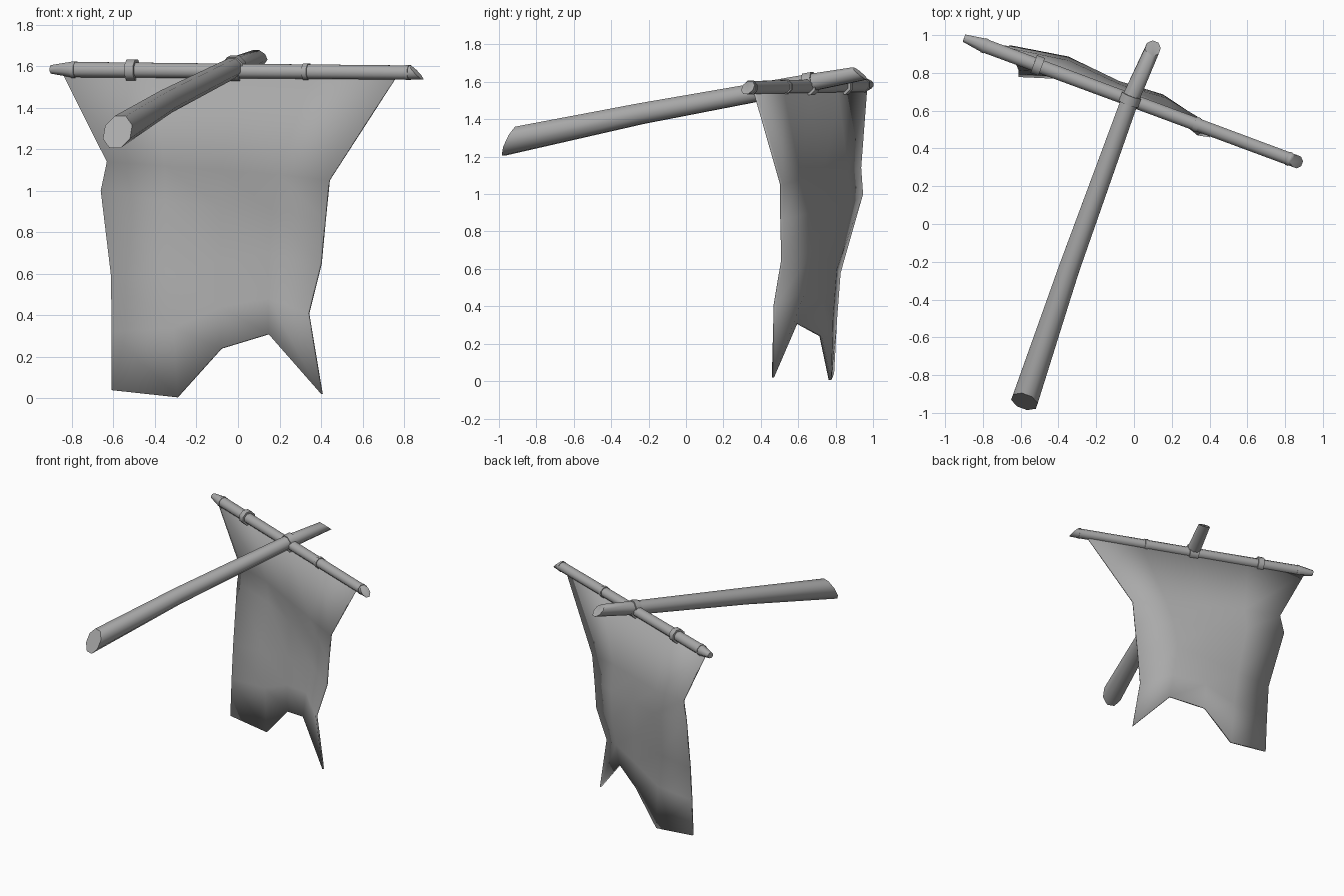
import bpy, bmesh, math
from mathutils import Vector

cube = bpy.data.objects.get("Cube")
if cube:
    bpy.data.objects.remove(cube, do_unlink=True)

grey = bpy.data.materials.new("plain grey")
grey.use_nodes = True
COLOUR = (0.40, 0.40, 0.40, 1)
grey.diffuse_color = COLOUR
grey.node_tree.nodes["Principled BSDF"].inputs["Base Color"].default_value = COLOUR


def finish(bm, name, angle):
    """Turn a bmesh into a smooth-shaded object with sharp edges kept."""
    bmesh.ops.recalc_face_normals(bm, faces=bm.faces)
    mesh = bpy.data.meshes.new(name)
    bm.to_mesh(mesh)
    bm.free()
    mesh.materials.append(grey)
    obj = bpy.data.objects.new(name, mesh)
    bpy.context.collection.objects.link(obj)
    bpy.ops.object.select_all(action='DESELECT')
    obj.select_set(True)
    bpy.context.view_layer.objects.active = obj
    bpy.ops.object.shade_smooth_by_angle(angle=math.radians(angle))
    return obj


def tube(name, stations, sides=8):
    """Capped tube through (centre, radius, skew); skew pushes the lower rim along the axis."""
    bm = bmesh.new()
    axis = (Vector(stations[-1][0]) - Vector(stations[0][0])).normalized()
    side = axis.cross(Vector((0, 0, 1))).normalized()
    up = side.cross(axis)
    rings = []
    for centre, radius, skew in stations:
        ring = []
        for i in range(sides):
            a = 2 * math.pi * (i + 0.5) / sides
            offset = side * math.cos(a) * radius + up * math.sin(a) * radius
            ring.append(bm.verts.new(Vector(centre) + offset - axis * skew * math.sin(a)))
        rings.append(ring)
    for low, high in zip(rings, rings[1:]):
        for i in range(sides):
            j = (i + 1) % sides
            bm.faces.new((low[i], low[j], high[j], high[i]))
    bm.faces.new(rings[0])
    bm.faces.new(rings[-1])
    return finish(bm, name, 50)


def on_bar(x):
    return Vector((x, 0.65 - 0.3715 * x, 1.577 - 0.009 * x))


def band(name, centre, axis, radius, width):
    half = axis.normalized() * width / 2
    tube(name, [(centre - half, radius, 0), (centre + half, radius, 0)])


# Crossbar with a whittled tip on one end and a slanted cut on the other
tube("crossbar", [
    (on_bar(-0.90), 0.022, 0), (on_bar(-0.80), 0.040, 0), (on_bar(0), 0.038, 0),
    (on_bar(0.80), 0.037, 0), (on_bar(0.86), 0.036, 0.035)])

# Long pole, thicker at the front, both ends cut at a slant
tube("pole", [
    ((-0.58, -0.94, 1.283), 0.075, -0.055), ((-0.345, -0.24, 1.43), 0.060, 0),
    ((-0.02, 0.66, 1.595), 0.050, 0), ((0.10, 0.93, 1.645), 0.042, 0.035)])

# Lashing bands
bar_axis = on_bar(1) - on_bar(-1)
pole_axis = Vector((0.34, 0.93, 0.18))
for name, x, radius, width in (
        ("tip_band", -0.79, 0.043, 0.02), ("wide_band", -0.51, 0.054, 0.045),
        ("thin_band", 0.33, 0.043, 0.025), ("end_band", 0.82, 0.040, 0.015),
        ("joint_band", -0.02, 0.052, 0.07)):
    band(name, on_bar(x), bar_axis, radius, width)
band("pole_joint_band", Vector((-0.02, 0.66, 1.595)), pole_axis, 0.058, 0.05)

# Ragged hanging cloth, rows from top to bottom, each left to right
rows = [
    [on_bar(x) - Vector((0, 0, 0.025)) for x in (-0.84, -0.42, -0.02, 0.36, 0.76)],
    [(-0.63, 0.93, 1.14), (-0.35, 0.86, 1.12), (-0.07, 0.73, 1.10), (0.19, 0.61, 1.08), (0.44, 0.51, 1.05)],
    [(-0.66, 0.94, 1.0), (-0.35, 0.88, 0.95), (-0.08, 0.75, 0.92), (0.17, 0.66, 0.90), (0.42, 0.51, 0.86)],
    [(-0.61, 0.82, 0.58), (-0.33, 0.80, 0.60), (-0.08, 0.74, 0.66), (0.15, 0.68, 0.70), (0.40, 0.515, 0.65)],
    [(-0.61, 0.80, 0.32), (-0.31, 0.78, 0.34), (-0.08, 0.73, 0.44), (0.15, 0.63, 0.48), (0.34, 0.475, 0.41)],
    [(-0.61, 0.785, 0.04), (-0.29, 0.77, 0.005), (-0.08, 0.72, 0.24), (0.15, 0.59, 0.31), (0.405, 0.465, 0.02)],
]
bm = bmesh.new()
grid = [[bm.verts.new(p) for p in row] for row in rows]
for upper, lower in zip(grid, grid[1:]):
    for i in range(len(upper) - 1):
        bm.faces.new((upper[i], lower[i], lower[i + 1], upper[i + 1]))
cloth = finish(bm, "cloth", 60)
thick = cloth.modifiers.new("thickness", 'SOLIDIFY')
thick.thickness = 0.014
thick.offset = 0
